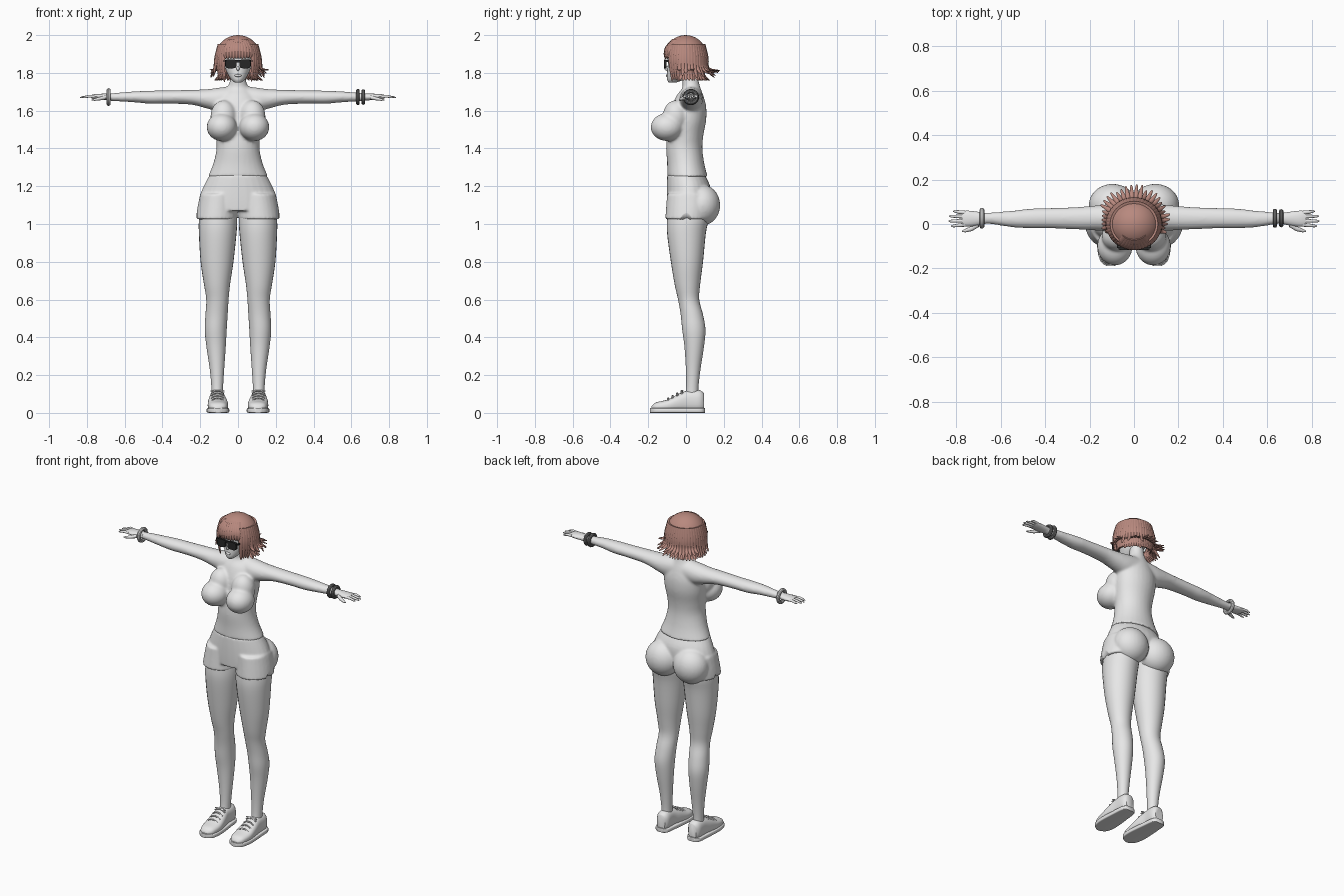
import bpy, bmesh, math, random
from mathutils import Vector, Matrix

random.seed(4)
if "Cube" in bpy.data.objects:
    bpy.data.objects.remove(bpy.data.objects["Cube"])


def material(name, colour):
    mat = bpy.data.materials.new(name)
    mat.use_nodes = True
    mat.diffuse_color = (*colour, 1)
    mat.node_tree.nodes["Principled BSDF"].inputs["Base Color"].default_value = (*colour, 1)
    return mat


PALE = material("pale_grey", (.8, .8, .8))
HAIR = material("dusty_rose_hair", (.48, .25, .21))
BLACK = material("black_glasses", (.02, .02, .02))
DARK = material("dark_bracelet", (.2, .2, .2))


def finish(bm, name, mat, voxel=0, rounds=8):
    """Turn a bmesh into an object; a voxel size fuses its overlapping pieces."""
    bmesh.ops.recalc_face_normals(bm, faces=bm.faces)
    mesh = bpy.data.meshes.new(name)
    bm.to_mesh(mesh)
    bm.free()
    mesh.materials.append(mat)
    obj = bpy.data.objects.new(name, mesh)
    bpy.context.collection.objects.link(obj)
    bpy.ops.object.select_all(action="DESELECT")
    obj.select_set(True)
    bpy.context.view_layer.objects.active = obj
    bpy.ops.object.shade_smooth_by_angle(angle=math.radians(50))
    if voxel:
        remesh = obj.modifiers.new("fuse", "REMESH")
        remesh.mode = "VOXEL"
        remesh.voxel_size = voxel
        remesh.use_smooth_shade = True
        relax = obj.modifiers.new("relax", "SMOOTH")
        relax.factor = .5
        relax.iterations = rounds
    return obj


def mirror(obj):
    obj.modifiers.new("mirror", "MIRROR")
    return obj


def skin(bm, rings):
    """Bridge a list of equal rings of points and cap both ends."""
    loops = [[bm.verts.new(p) for p in ring] for ring in rings]
    n = len(loops[0])
    for low, high in zip(loops, loops[1:]):
        for i in range(n):
            j = (i + 1) % n
            bm.faces.new((low[i], low[j], high[j], high[i]))
    bm.faces.new(loops[0])
    bm.faces.new(loops[-1])


def spline(rows, steps):
    """Catmull-Rom interpolation through rows of numbers."""
    rows = [rows[0]] + list(rows) + [rows[-1]]
    out = []
    for k in range(len(rows) - 3):
        for s in range(steps):
            t = s / steps
            out.append([b + t * (c - a) / 2 + t * t * (a - 2.5 * b + 2 * c - d / 2)
                        + t ** 3 * (1.5 * (b - c) + (d - a) / 2)
                        for a, b, c, d in zip(*rows[k:k + 4])])
    return out + [rows[-1]]


def loft(bm, axis, rows, side=1, sides=28, power=1, steps=4):
    """Rows are (position on axis, u min, u max, v min, v max)."""
    rings = []
    for t, u0, u1, v0, v1 in spline(rows, steps):
        ring = []
        for i in range(sides):
            a = math.tau * i / sides
            c, s = math.cos(a), math.sin(a)
            u = (u0 + u1) / 2 + (u1 - u0) / 2 * math.copysign(abs(c) ** power, c)
            v = (v0 + v1) / 2 + (v1 - v0) / 2 * math.copysign(abs(s) ** power, s)
            x, y, z = {"x": (t, u, v), "y": (u, t, v), "z": (u, v, t)}[axis]
            ring.append((x * side, y, z))
        rings.append(ring)
    skin(bm, rings)


def centred(rows):
    """Expand (z, half width, front, back) to full loft rows."""
    return [(z, -w, w, f, b) for z, w, f, b in rows]


def ball(bm, centre, radii):
    bmesh.ops.create_uvsphere(bm, u_segments=28, v_segments=18, radius=1,
                              matrix=Matrix.Translation(centre) @ Matrix.Diagonal((*radii, 1)))


def box(bm, centre, size):
    bmesh.ops.create_cube(bm, size=1,
                          matrix=Matrix.Translation(centre) @ Matrix.Diagonal((*size, 1)))


def strand(bm, path, across, widths, flat=.4, sides=6):
    """Flattened tapering tube along a path."""
    path = [Vector(p) for p in path]
    rings = []
    for k, p in enumerate(path):
        along = path[min(k + 1, len(path) - 1)] - path[max(k - 1, 0)]
        up = along.cross(across).normalized()
        angles = [math.tau * i / sides for i in range(sides)]
        rings.append([p + widths[k] * (across * math.cos(a) + up * math.sin(a) * flat)
                      for a in angles])
    skin(bm, rings)


# Upper body: torso, neck, bust and arms fused together
bm = bmesh.new()
loft(bm, "z", centred([
    (1.25, .16, -.1, .115), (1.32, .131, -.1, .097), (1.4, .114, -.105, .087),
    (1.47, .117, -.1, .092), (1.55, .127, -.09, .107), (1.62, .125, -.075, .107),
    (1.68, .1, -.05, .092), (1.72, .06, -.02, .077), (1.76, .042, -.02, .067),
    (1.81, .04, -.02, .062)]))
for side in (1, -1):
    ball(bm, (.086 * side, -.1, 1.513), (.08, .087, .074))
    ball(bm, (.076 * side, -.055, 1.57), (.07, .068, .085))
    loft(bm, "x", [
        (.03, -.03, .09, 1.6, 1.73), (.1, -.035, .09, 1.595, 1.722),
        (.16, -.03, .085, 1.61, 1.714), (.25, -.025, .077, 1.632, 1.71),
        (.38, -.02, .072, 1.637, 1.707), (.46, -.02, .07, 1.636, 1.706),
        (.55, -.015, .06, 1.644, 1.702), (.65, 0, .052, 1.65, 1.694),
        (.7, -.002, .052, 1.654, 1.69)], side)
finish(bm, "upper_body", PALE, .007, 12)

# Hands with four fingers and a thumb
bm = bmesh.new()
loft(bm, "x", [(.67, 0, .05, 1.654, 1.691), (.71, -.008, .056, 1.656, 1.69),
               (.75, -.012, .06, 1.66, 1.688), (.775, -.008, .057, 1.664, 1.684)], sides=16)
for k, tip in enumerate((.825, .836, .833, .815)):
    y = -.003 + .018 * k
    spread = (k - 1.5) * .004
    strand(bm, [(.76, y, 1.675), (.79, y + spread / 2, 1.676), (tip - .01, y + spread, 1.671),
                (tip, y + spread, 1.669)], Vector((0, 1, 0)), (.009, .008, .006, .002), .9, 10)
strand(bm, [(.7, 0, 1.67), (.73, -.02, 1.664), (.76, -.03, 1.658), (.775, -.032, 1.656)],
       Vector((0, 1, 0)), (.014, .012, .008, .003), .8, 10)
mirror(finish(bm, "hands", PALE))

# Bracelets: two dark bands on the left wrist, one thick pale ring on the right
for name, x, ring, thick, mat in (("left_bracelet_inner", .635, .033, .01, DARK),
                                  ("left_bracelet_outer", .663, .031, .01, DARK),
                                  ("right_bracelet", -.685, .036, .011, PALE)):
    bpy.ops.mesh.primitive_torus_add(major_radius=ring, minor_radius=thick, major_segments=28,
                                     minor_segments=10, location=(x, .026, 1.672),
                                     rotation=(0, math.pi / 2, 0))
    bracelet = bpy.context.object
    bracelet.name = name
    bracelet.data.materials.append(mat)
    bpy.ops.object.shade_smooth_by_angle()

# Legs
bm = bmesh.new()
loft(bm, "z", [
    (1.12, .01, .19, -.09, .12), (1.03, .004, .206, -.1, .12), (.95, .008, .207, -.1, .105),
    (.8, .024, .198, -.08, .09), (.68, .042, .18, -.06, .075), (.6, .05, .168, -.042, .07),
    (.52, .055, .172, -.028, .09), (.44, .06, .176, -.02, .103), (.35, .065, .167, -.008, .095),
    (.22, .074, .148, 0, .075), (.12, .08, .14, 0, .065), (.06, .08, .14, -.01, .07)])
mirror(finish(bm, "legs", PALE))

# Shorts: pelvis, cuffs and seat fused, with a notch cut into each outer hem
bm = bmesh.new()
loft(bm, "z", centred([(1.26, .15, -.1, .1), (1.2, .182, -.102, .128),
                       (1.13, .207, -.102, .13), (1.07, .207, -.1, .12)]))
for side in (1, -1):
    loft(bm, "z", [(1.16, .005, .2, -.1, .13), (1.08, .004, .216, -.106, .13),
                   (1.025, .005, .223, -.11, .12)], side)
    ball(bm, (.096 * side, .085, 1.1), (.108, .096, .108))
shorts = finish(bm, "shorts", PALE, .007, 6)
bm = bmesh.new()
for side in (1, -1):
    bmesh.ops.create_cone(bm, cap_ends=True, segments=24, radius1=.07, radius2=0, depth=.13,
                          matrix=Matrix.Translation((.25 * side, 0, 1.05)))
cutter = finish(bm, "hem_cutter", PALE)
cutter.hide_render = True
cutter.hide_set(True)
notch = shorts.modifiers.new("notch", "BOOLEAN")
notch.operation = "DIFFERENCE"
notch.object = cutter

# Shoes: rounded upper, flat sole, collar and laces
bm = bmesh.new()
loft(bm, "y", [(-.182, .088, .125, .015, .035), (-.16, .062, .148, .005, .055),
               (-.1, .052, .16, .005, .07), (-.04, .058, .158, .005, .1),
               (.01, .068, .152, .005, .118), (.07, .068, .15, .005, .12),
               (.094, .082, .136, .01, .105)], power=.8)
mirror(finish(bm, "shoe_uppers", PALE))
bm = bmesh.new()
loft(bm, "y", [(-.19, .09, .122, 0, .026), (-.165, .056, .152, 0, .026),
               (-.1, .046, .166, 0, .026), (.02, .058, .16, 0, .026),
               (.08, .066, .154, 0, .026), (.1, .085, .134, 0, .026)], power=.3)
mirror(finish(bm, "shoe_soles", PALE))
bm = bmesh.new()
for k in range(4):
    y, z = -.095 + .024 * k, .073 + .013 * k
    strand(bm, [(.074, y, z - .008), (.09, y, z + .002), (.108, y, z + .005),
                (.126, y, z + .002), (.142, y, z - .008)], Vector((0, 1, 0)), [.006] * 5, .7)
for tilt in (1, -1):
    ball(bm, (.108 + .018 * tilt, -.02, .116), (.02, .006, .005))
mirror(finish(bm, "shoe_laces", PALE))

# Head with nose, lips and ears
bm = bmesh.new()
loft(bm, "z", centred([(1.748, .016, -.09, -.055), (1.765, .036, -.1, -.01),
                       (1.8, .058, -.1, .04), (1.85, .075, -.096, .075), (1.9, .08, -.098, .085),
                       (1.95, .065, -.075, .07), (1.975, .025, -.03, .03)]))
ball(bm, (0, -.1, 1.822), (.009, .014, .011))
ball(bm, (0, -.1, 1.786), (.018, .007, .007))
for side in (1, -1):
    ball(bm, (.077 * side, 0, 1.845), (.008, .016, .026))
finish(bm, "head", PALE)

# Sunglasses
bm = bmesh.new()
for side in (1, -1):
    loft(bm, "y", [(-.116, .008 * side, .066 * side, 1.824, 1.872),
                   (-.102, .008 * side, .068 * side, 1.824, 1.872)], power=.55, steps=1)
    box(bm, (.074 * side, -.05, 1.863), (.007, .115, .01))
box(bm, (0, -.109, 1.862), (.14, .01, .012))
finish(bm, "sunglasses", BLACK)

# Hair cap, open over the face
bm = bmesh.new()
ball(bm, (0, -.002, 1.89), (.117, .112, .11))
gone = [f for f in bm.faces if f.calc_center_median().z < (1.9 if f.calc_center_median().y < -.04 else 1.82)]
bmesh.ops.delete(bm, geom=gone, context="FACES")
finish(bm, "hair_cap", HAIR)

# Hair locks: flared bob at the back and sides, straight fringe over the brow
bm = bmesh.new()
count = 46
for k in range(count):
    a = math.tau * (k + .5) / count - math.pi
    turn = abs(math.degrees(a))
    out, across = Vector((math.sin(a), math.cos(a) * .95, 0)), Vector((math.cos(a), -math.sin(a), 0))
    jitter = random.uniform(-1, 1)
    if turn > 138:
        profile = [(.07, 1.975), (.108, 1.935), (.118, 1.9), (.116, 1.878 + .005 * jitter)]
    elif turn > 112:
        profile = [(.1, 1.95), (.118, 1.88), (.112, 1.81), (.105, 1.755 + .01 * jitter)]
    else:
        flare = .15 + .03 * math.cos(a) + .012 * jitter
        profile = [(.1, 1.95), (.118, 1.88), (.125, 1.825), (flare, 1.795 + .025 * jitter)]
    smooth = spline(profile, 3)
    widths = [.016 * (1 - .8 * (i / (len(smooth) - 1)) ** 3) for i in range(len(smooth))]
    strand(bm, [out * r + Vector((0, 0, z)) for r, z in smooth], across, widths, .55)
    # Shorter under layer curling beneath the bob
    if turn < 112:
        under = spline([(.095, 1.9), (.105, 1.84), (.1, 1.79), (.125 + .01 * jitter, 1.76)], 3)
        strand(bm, [out * r + Vector((0, 0, z)) for r, z in under], across, widths, .55)
finish(bm, "hair_locks", HAIR)
